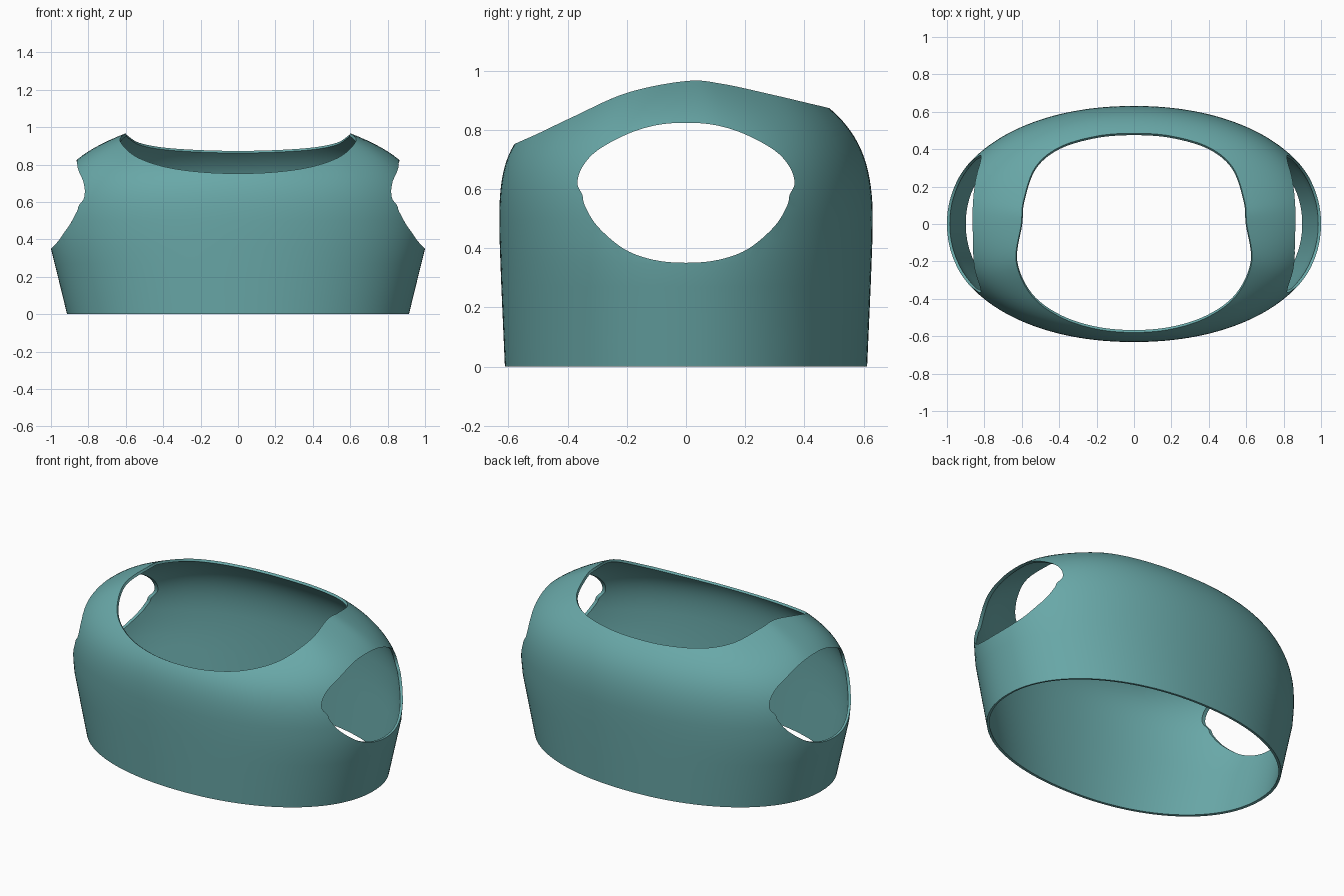
import bpy, bmesh, math
from mathutils import Vector

if "Cube" in bpy.data.objects:
    bpy.data.objects.remove(bpy.data.objects["Cube"])


def spline(pts, n):
    """Closed Catmull-Rom curve through pts, n samples per span."""
    pts = [Vector(p) for p in pts]
    out = []
    for i in range(len(pts)):
        a, b, c, d = (pts[(i + k) % len(pts)] for k in (-1, 0, 1, 2))
        for j in range(n):
            t = j / n
            out.append(0.5 * (2 * b + (c - a) * t + (2 * a - 5 * b + 4 * c - d) * t * t
                              + (3 * b - a - 3 * c + d) * t ** 3))
    return out


def make_object(name, bm):
    bmesh.ops.recalc_face_normals(bm, faces=bm.faces)
    me = bpy.data.meshes.new(name)
    bm.to_mesh(me)
    bm.free()
    ob = bpy.data.objects.new(name, me)
    bpy.context.collection.objects.link(ob)
    return ob


def oval(theta, rx, ry, z, e=2 / 2.1):
    c, s = math.cos(theta), math.sin(theta)
    return Vector((rx * math.copysign(abs(c) ** e, c), ry * math.copysign(abs(s) ** e, s), z))


# Neck opening, right half mirrored to the left
half = [(0, -.58, .752), (.21, -.56, .761), (.4, -.495, .79), (.55, -.38, .845),
        (.63, -.2, .925), (.603, 0, .965), (.592, .12, .956), (.53, .3, .917),
        (.4, .41, .891), (.2, .47, .877), (0, .485, .873)]
neck = spline(half + [(-x, y, z) for x, y, z in half[-2:0:-1]], 7)

# Body shell: straight lower oval, then a curve over the shoulders to the neck
hem = [(.914, .612, 0), (.936, .616, .09), (.958, .62, .18), (.98, .624, .27),
       (1.0, .627, .35), (1.008, .63, .43)]
bm = bmesh.new()
columns = []
for c in neck:
    th = math.atan2(c.y / .63, c.x)
    col = [oval(th, *h) for h in hem]
    a = oval(th, 1.01, .631, .5)
    rise = c.z - a.z
    b1 = a + Vector((0, 0, .5 * rise))
    b2 = c.lerp(a, .68)
    b2.z = c.z - .23 * rise
    for j in range(19):
        t = j / 18
        u = 1 - t
        col.append(a * u ** 3 + b1 * 3 * u * u * t + b2 * 3 * u * t * t + c * t ** 3)
    columns.append([bm.verts.new(p) for p in col])
for i, p in enumerate(columns):
    q = columns[(i + 1) % len(columns)]
    for j in range(len(p) - 1):
        bm.faces.new((p[j], q[j], q[j + 1], p[j + 1]))
# An open surface has no inside, so orient the faces outward by hand
body = make_object("vest_body", bm)
f = body.data.polygons[0]
if f.normal.dot(f.center) < 0:
    body.data.flip_normals()

# Armhole cutter running right through both sides
side = [(0, .351), (.11, .361), (.21, .398), (.3, .475), (.342, .545), (.35, .58),
        (.367, .62), (.35, .675), (.3, .73), (.2, .785), (.1, .816), (0, .824)]
ring = spline(side + [(-y, z) for y, z in side[-2:0:-1]], 5)
bm = bmesh.new()
face = bm.faces.new([bm.verts.new((-1.3, p.x, p.y)) for p in ring])
ext = bmesh.ops.extrude_face_region(bm, geom=[face], use_keep_orig=True)
bmesh.ops.translate(bm, vec=(2.6, 0, 0), verts=[v for v in ext["geom"] if isinstance(v, bmesh.types.BMVert)])
cutter = make_object("armhole_cutter", bm)
cutter.hide_render = True

# Thickness and armholes
bpy.context.view_layer.objects.active = body
body.select_set(True)
sol = body.modifiers.new("thickness", 'SOLIDIFY')
sol.thickness = .015
sol.offset = -1
cut = body.modifiers.new("armholes", 'BOOLEAN')
cut.operation = 'DIFFERENCE'
cut.solver = 'EXACT'
cut.object = cutter
for m in (sol.name, cut.name):
    bpy.ops.object.modifier_apply(modifier=m)
bpy.data.objects.remove(cutter, do_unlink=True)

mat = bpy.data.materials.new("teal_cloth")
mat.diffuse_color = (.14, .39, .39, 1)
mat.use_nodes = True
mat.node_tree.nodes["Principled BSDF"].inputs["Base Color"].default_value = mat.diffuse_color
body.data.materials.clear()
body.data.materials.append(mat)
bpy.ops.object.shade_smooth_by_angle(angle=math.radians(35))
